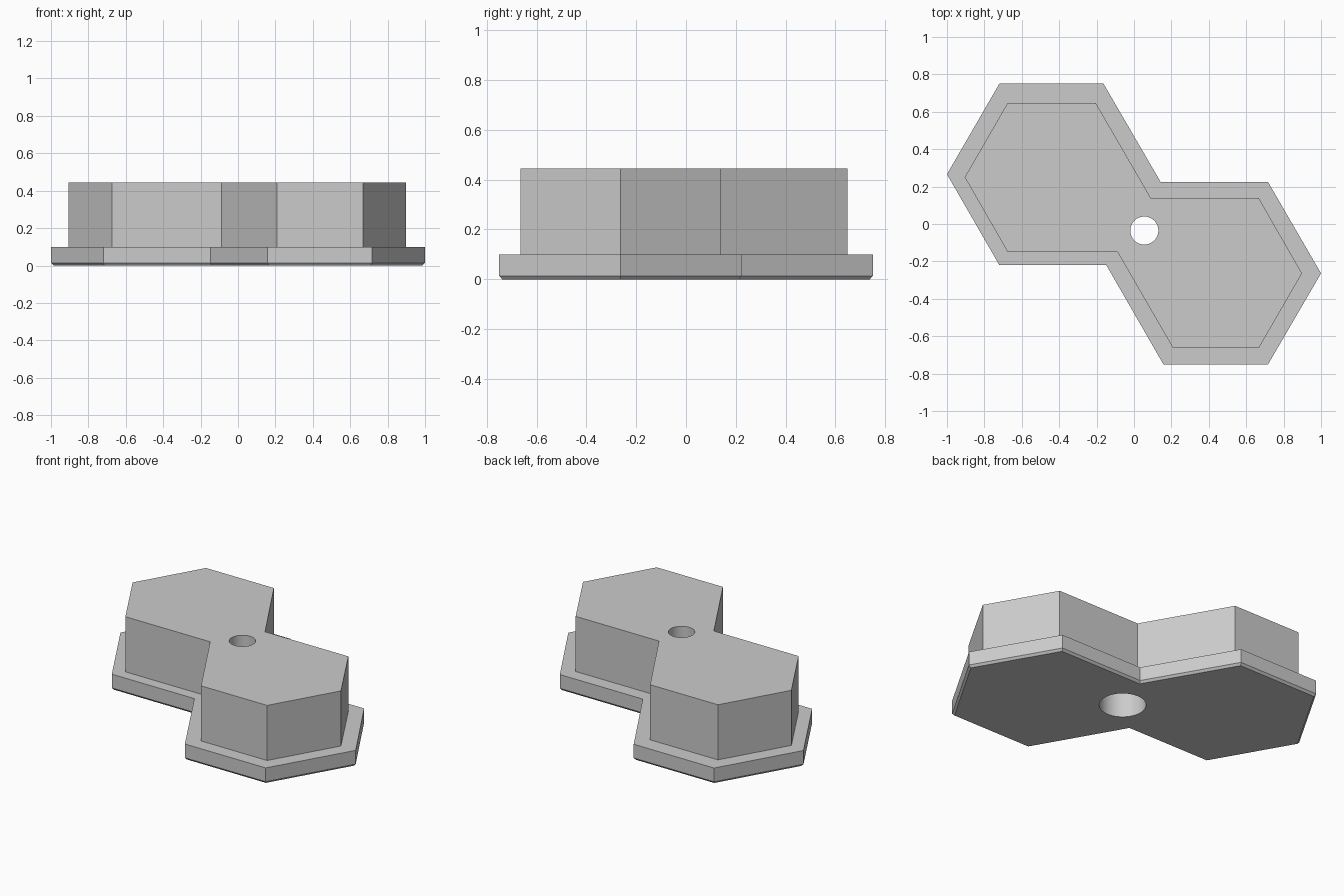
import bpy
import bmesh
from mathutils import Vector

cube = bpy.data.objects.get("Cube")
if cube:
    bpy.data.objects.remove(cube, do_unlink=True)

# Single flat colour
grey = bpy.data.materials.new("plain grey")
grey.use_nodes = True
colour = (0.6, 0.6, 0.6, 1)
grey.diffuse_color = colour
grey.node_tree.nodes["Principled BSDF"].inputs["Base Color"].default_value = colour

# Outlines of the two joined hexagons, counter-clockwise
FLANGE = [(-1, .266), (-.72, -.22), (-.148, -.22), (.157, -.75), (.717, -.75),
          (1, -.264), (.717, .224), (.143, .224), (-.163, .75), (-.72, .75)]
BLOCK = [(-.905, .25), (-.675, -.15), (-.088, -.15), (.209, -.664), (.667, -.664),
         (.898, -.264), (.667, .139), (.09, .139), (-.205, .648), (-.675, .648)]


def inset(points, distance):
    """Move every edge of a counter-clockwise outline inwards."""
    pts = [Vector(p) for p in points]
    result = []
    for i, p in enumerate(pts):
        a = (p - pts[i - 1]).normalized()
        b = (pts[(i + 1) % len(pts)] - p).normalized()
        n1, n2 = Vector((-a.y, a.x)), Vector((-b.y, b.x))
        result.append(p + (n1 + n2) * distance / (1 + n1.dot(n2)))
    return result


def stacked_solid(name, layers):
    """Skin a closed solid through outlines at rising heights."""
    bm = bmesh.new()
    rings = [[bm.verts.new((x, y, z)) for x, y in pts] for pts, z in layers]
    bm.faces.new(rings[0][::-1])
    bm.faces.new(rings[-1])
    for low, high in zip(rings, rings[1:]):
        for i in range(len(low)):
            j = (i + 1) % len(low)
            bm.faces.new((low[i], low[j], high[j], high[i]))
    mesh = bpy.data.meshes.new(name)
    bm.to_mesh(mesh)
    bm.free()
    obj = bpy.data.objects.new(name, mesh)
    bpy.context.collection.objects.link(obj)
    mesh.materials.append(grey)
    return obj


def drill(body, radius, bottom, top):
    """Cut a vertical round hole into the body."""
    bpy.ops.mesh.primitive_cylinder_add(
        vertices=64, radius=radius, depth=top - bottom,
        location=(.055, -.035, (top + bottom) / 2))
    cutter = bpy.context.object
    cutter.hide_render = True
    cutter.data.materials.append(grey)
    mod = body.modifiers.new("hole", 'BOOLEAN')
    mod.object = cutter
    mod.solver = 'EXACT'
    bpy.ops.object.select_all(action='DESELECT')
    body.select_set(True)
    bpy.context.view_layer.objects.active = body
    bpy.ops.object.modifier_apply(modifier=mod.name)
    bpy.data.objects.remove(cutter, do_unlink=True)


# Flange with a chamfered underside, and the raised block above it
body = stacked_solid("double_hexagon_body", [
    (inset(FLANGE, .012), 0), (FLANGE, .014), (FLANGE, .1),
    (BLOCK, .1), (BLOCK, .445)])

# Screw hole, with a wider recess from below
drill(body, .133, -.1, .3)
drill(body, .075, .2, .6)
bpy.ops.object.shade_smooth_by_angle()
